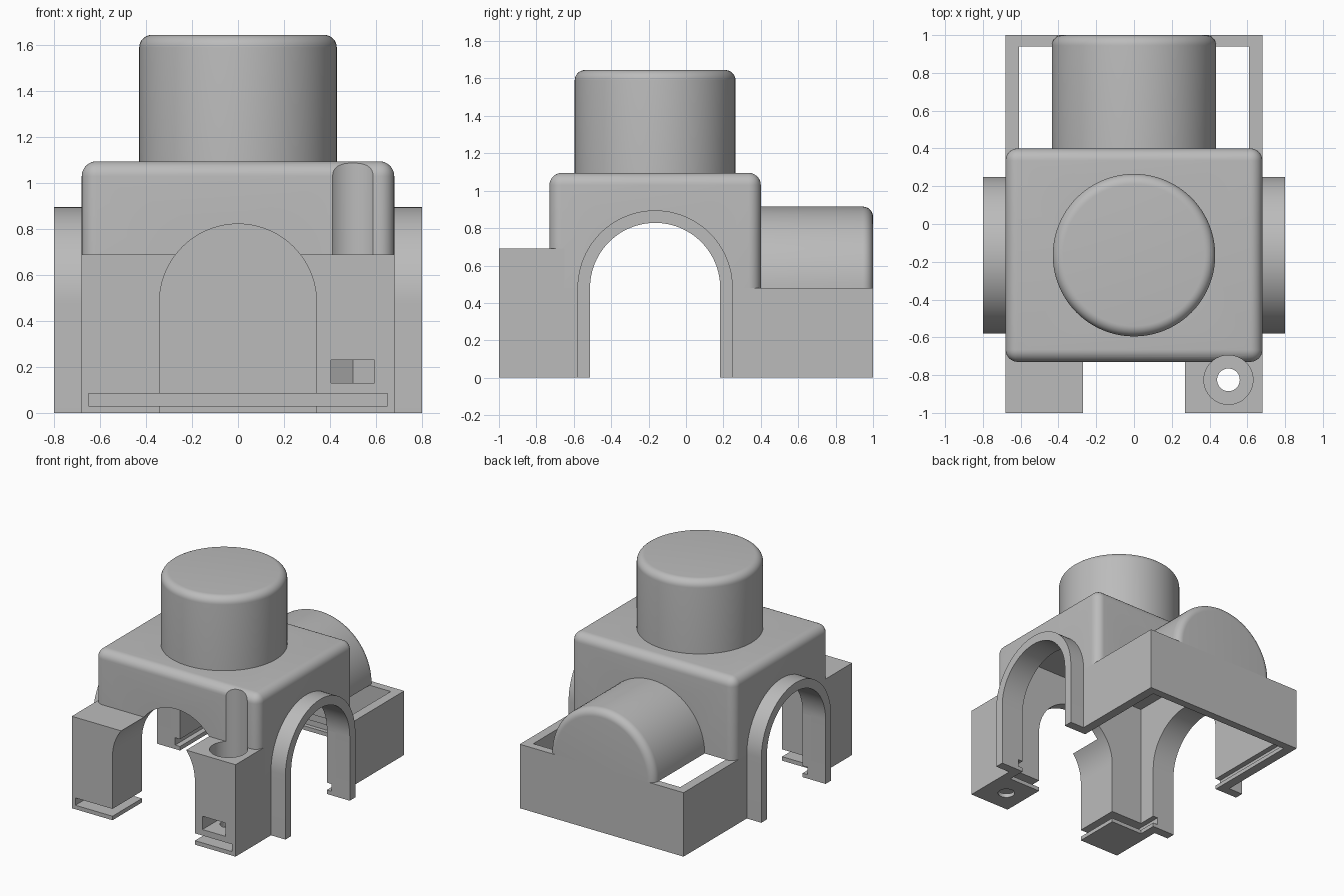
import bpy, bmesh, math
from mathutils import Vector, Matrix

cube = bpy.data.objects.get("Cube")
if cube:
    bpy.data.objects.remove(cube, do_unlink=True)

COLOUR = (0.5, 0.5, 0.5, 1)
grey = bpy.data.materials.new("plain grey")
grey.use_nodes = True
grey.diffuse_color = COLOUR
grey.node_tree.nodes["Principled BSDF"].inputs["Base Color"].default_value = COLOUR

# Shared dimensions
SPRING = 0.48      # height where every arch begins to curve
CY = -0.165        # centre line of the side arches and the chimney
SCREW = (0.5, -0.825)


def finish(name, bm):
    bmesh.ops.recalc_face_normals(bm, faces=bm.faces)
    mesh = bpy.data.meshes.new(name)
    bm.to_mesh(mesh)
    bm.free()
    mesh.materials.append(grey)
    ob = bpy.data.objects.new(name, mesh)
    bpy.context.collection.objects.link(ob)
    return ob


def round_edges(bm, test, radius):
    edges = [e for e in bm.edges if test(e)]
    bmesh.ops.bevel(bm, geom=edges, offset=radius, segments=8, profile=0.5, affect='EDGES')


def box(name, lo, hi, rounded=None):
    """Block between two corners; rounding takes the top and upright edges."""
    bm = bmesh.new()
    bmesh.ops.create_cube(bm, size=1)
    lo, hi = Vector(lo), Vector(hi)
    scale = Matrix.Diagonal(hi - lo)
    for v in bm.verts:
        v.co = (lo + hi) / 2 + scale @ v.co
    if rounded:
        round_edges(bm, lambda e: max(v.co.z for v in e.verts) > hi.z - 0.001, rounded)
    return finish(name, bm)


def cylinder(name, r, base, length, along_y=False, rounded=None, sides=96):
    """Cylinder rising from its base point; rounding takes the far rim."""
    bm = bmesh.new()
    bmesh.ops.create_cone(bm, cap_ends=True, segments=sides, radius1=r, radius2=r, depth=length)
    if rounded:
        round_edges(bm, lambda e: all(v.co.z > 0 for v in e.verts), rounded)
    bmesh.ops.translate(bm, verts=bm.verts, vec=(0, 0, length / 2))
    if along_y:
        bmesh.ops.rotate(bm, verts=bm.verts, matrix=Matrix.Rotation(-math.pi / 2, 3, 'X'))
    bmesh.ops.translate(bm, verts=bm.verts, vec=base)
    return finish(name, bm)


def arch(name, r, start, end, axis, foot=-0.1):
    """Round-topped doorway solid running along the x or y axis."""
    n = 48
    profile = [(r, foot)]
    profile += [(r * math.cos(math.pi * i / n), SPRING + r * math.sin(math.pi * i / n))
                for i in range(n + 1)]
    profile.append((-r, foot))
    bm = bmesh.new()
    place = (lambda u, z: (start, CY + u, z)) if axis == 'x' else (lambda u, z: (u, start, z))
    face = bm.faces.new([bm.verts.new(place(u, z)) for u, z in profile])
    out = bmesh.ops.extrude_face_region(bm, geom=[face], use_keep_orig=True)
    run = end - start
    vec = (run, 0, 0) if axis == 'x' else (0, run, 0)
    moved = [g for g in out["geom"] if isinstance(g, bmesh.types.BMVert)]
    bmesh.ops.translate(bm, vec=vec, verts=moved)
    return finish(name, bm)


def combine(ob, others, operation='DIFFERENCE'):
    for other in others:
        mod = ob.modifiers.new("cut", 'BOOLEAN')
        mod.operation, mod.solver, mod.object = operation, 'EXACT', other
        bpy.context.view_layer.objects.active = ob
        bpy.ops.object.modifier_apply(modifier=mod.name)
        bpy.data.objects.remove(other, do_unlink=True)
    return ob


def side_arch():
    return arch("side_cut", 0.348, -1, 1, 'x')


def front_arch():
    return arch("front_cut", 0.342, -1.1, 0, 'y')


def screw_access():
    return cylinder("access_cut", 0.13, (*SCREW, 0.4), 1, sides=64)


# Base frame with the two front legs, open inside and above at the back
base = box("base_frame", (-0.68, -1, 0), (0.68, 1, SPRING))
combine(base, [box("leg_tops", (-0.68, -1, 0.2), (0.68, -0.65, 0.69))], 'UNION')
combine(base, [
    box("cavity_cut", (-0.61, -0.65, -0.1), (0.61, 0.94, 1)),
    side_arch(),
    front_arch(),
    box("plate_slot_cut", (-0.65, -1.1, 0.03), (0.65, 0.97, 0.085)),
    screw_access(),
    cylinder("screw_cut", 0.06, (*SCREW, -0.1), 1, sides=48),
    cylinder("nut_cut", 0.11, (*SCREW, 0.13), 0.1, sides=6),
    box("nut_slot_cut", (0.405, -1.1, 0.13), (0.595, SCREW[1], 0.23)),
])

# Rounded central body, hollow, pierced by the arches
body = combine(box("body_shell", (-0.68, -0.73, SPRING), (0.68, 0.4, 1.095), rounded=0.065), [
    box("body_cavity_cut", (-0.61, -0.65, 0), (0.61, 0.33, 1.025)),
    side_arch(),
    front_arch(),
    arch("rear_cut", 0.365, 0.1, 0.6, 'y'),
    cylinder("chimney_cut", 0.36, (0, CY, 0.9), 1),
    screw_access(),
])

# Capped chimney on the roof
chimney = combine(cylinder("chimney", 0.43, (0, CY, 1.06), 0.585, rounded=0.055), [
    cylinder("chimney_bore", 0.36, (0, CY, 0.9), 0.675)])

# Half-round housing at the back
housing = combine(cylinder("rear_housing", 0.435, (0, 0.36, SPRING), 0.64, True, 0.055), [
    box("lower_half_cut", (-1, 0, -0.5), (1, 2, SPRING)),
    cylinder("housing_bore", 0.365, (0, 0.1, SPRING), 0.84, True)])

# Raised arch rims on both sides
rims = []
for side, label in ((1, "left"), (-1, "right")):
    rim = arch(label + "_arch_rim", 0.415, side * 0.68, side * 0.8, 'x', foot=0)
    rims.append(combine(rim, [side_arch()]))

# Smooth curves, crisp corners
for ob in [base, body, chimney, housing] + rims:
    bpy.ops.object.select_all(action='DESELECT')
    ob.select_set(True)
    bpy.context.view_layer.objects.active = ob
    bpy.ops.object.shade_smooth_by_angle(angle=math.radians(30))
